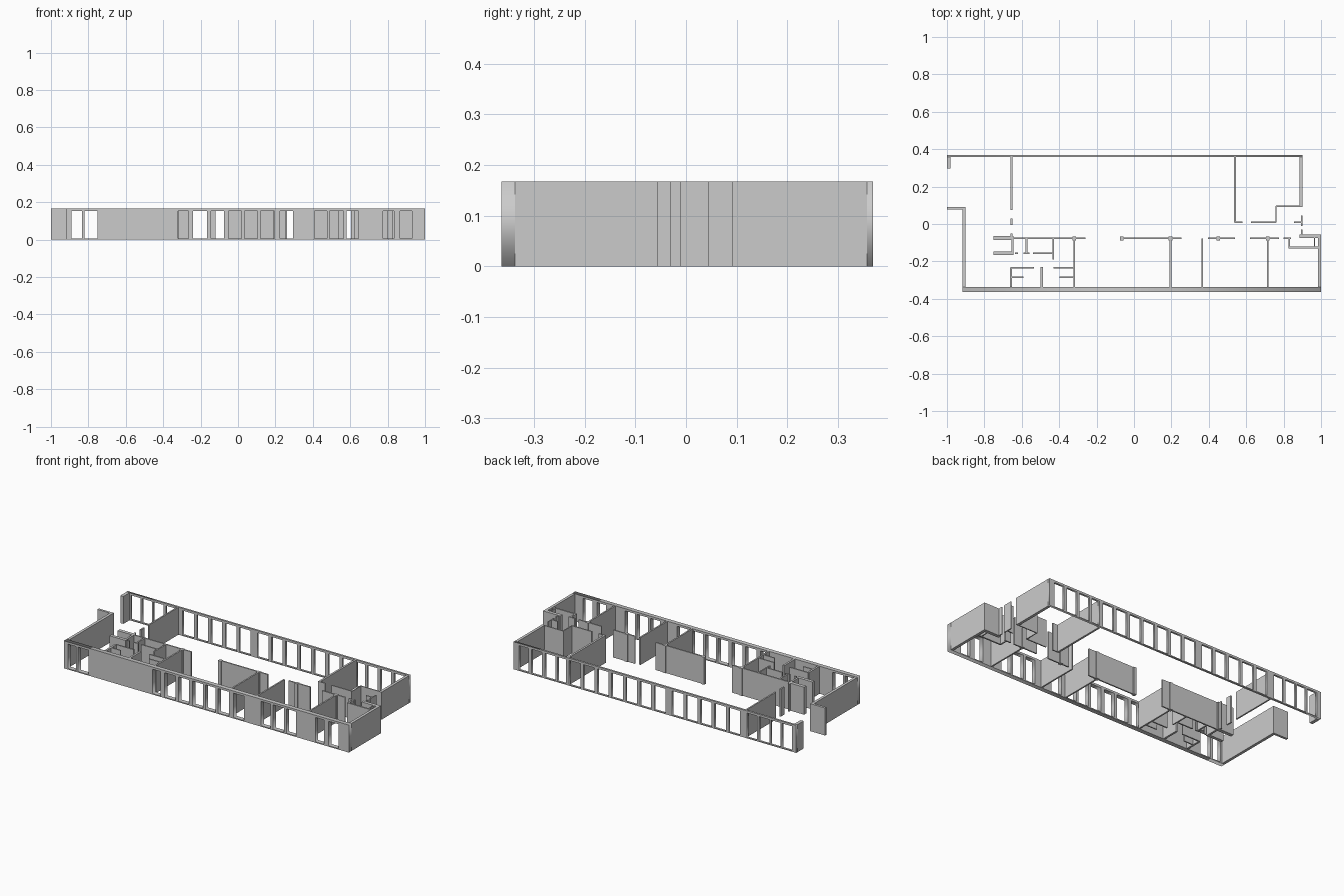
import bpy
import bmesh
import math

if "Cube" in bpy.data.objects:
    bpy.data.objects.remove(bpy.data.objects["Cube"])

H = 0.167            # wall height
SILL, HEAD = 0.006, 0.154   # window opening bottom and top


def wall(name, x0, x1, y0, y1, h=H):
    """Solid wall block standing on the floor."""
    bm = bmesh.new()
    bmesh.ops.create_cube(bm, size=1)
    for v in bm.verts:
        v.co = (x0 + (v.co.x + 0.5) * (x1 - x0),
                y0 + (v.co.y + 0.5) * (y1 - y0), (v.co.z + 0.5) * h)
    me = bpy.data.meshes.new(name)
    bm.to_mesh(me)
    bm.free()
    ob = bpy.data.objects.new(name, me)
    bpy.context.collection.objects.link(ob)
    return ob


def along_x(name, y, spans, t=0.009):
    for i, (a, b) in enumerate(spans):
        wall(f"{name}_{i + 1}", a, b, y - t / 2, y + t / 2)


def along_y(name, x, spans, t=0.009):
    for i, (a, b) in enumerate(spans):
        wall(f"{name}_{i + 1}", x - t / 2, x + t / 2, a, b)


def window_wall(name, x0, x1, y0, y1, windows):
    """Long wall whose outline is filled around window holes, then extruded."""
    cu = bpy.data.curves.new(name, 'CURVE')
    cu.dimensions = '2D'
    cu.fill_mode = 'BOTH'
    cu.extrude = (y1 - y0) / 2
    rects = [(x0, x1, 0, H)] + [(a, b, SILL, HEAD) for a, b in windows]
    for a, b, lo, hi in rects:
        sp = cu.splines.new('POLY')
        sp.points.add(3)
        for p, (x, z) in zip(sp.points, ((a, lo), (b, lo), (b, hi), (a, hi))):
            p.co = (x, z, 0, 1)
        sp.use_cyclic_u = True
    ob = bpy.data.objects.new(name, cu)
    ob.rotation_euler.x = math.pi / 2
    ob.location.y = (y0 + y1) / 2
    bpy.context.collection.objects.link(ob)
    bpy.ops.object.select_all(action='DESELECT')
    ob.select_set(True)
    bpy.context.view_layer.objects.active = ob
    bpy.ops.object.convert(target='MESH')


# Front facade
window_wall("front_wall", -0.917, 1.0, -0.364, -0.337, [
    (-0.89, -0.835), (-0.82, -0.75), (-0.32, -0.265), (-0.24, -0.165),
    (-0.145, -0.075), (-0.05, 0.02), (0.035, 0.105), (0.12, 0.195),
    (0.225, 0.295), (0.41, 0.475), (0.49, 0.565), (0.58, 0.645),
    (0.775, 0.835), (0.865, 0.93)])

# Back facade: regular bays either side of a wide pier, plus end rooms
W, P = 0.075, 0.0955
back = [(-0.24 - P * i, -0.24 - P * i + W) for i in range(5)]
back += [(-0.12 + P * i, -0.12 + P * i + W) for i in range(7)]
back += [(-0.97, -0.905), (-0.895, -0.83), (-0.82, -0.75), (-0.735, -0.67)]
back += [(0.55, 0.605), (0.62, 0.69), (0.71, 0.78), (0.80, 0.865)]
window_wall("back_wall", -1.0, 0.902, 0.357, 0.369, back)

# Solid outer walls and returns
wall("back_left_return", -1.0, -0.98, 0.298, 0.357)
wall("back_right_wall", 0.885, 0.902, 0.092, 0.357)
wall("left_wall", -0.917, -0.9, -0.337, 0.09)
wall("left_wing", -1.0, -0.9, 0.078, 0.092)
wall("right_wall", 0.983, 1.0, -0.337, -0.055)
wall("right_return", 0.885, 0.983, -0.075, -0.055)

# Back rooms
along_y("back_left_partition", -0.655, [(0.075, 0.357), (-0.005, 0.03), (-0.08, -0.05)])
along_y("back_right_partition", 0.54, [(0.008, 0.357)], 0.012)
along_x("back_right_room_front", 0.01, [(0.54, 0.58), (0.625, 0.76)], 0.007)
along_y("lobby_side", 0.76, [(0.008, 0.095)], 0.006)
along_x("lobby_back", 0.095, [(0.76, 0.89)], 0.006)
along_x("entry_jamb", 0.01, [(0.855, 0.895)], 0.007)
along_y("entry_side", 0.897, [(-0.012, 0.045), (-0.055, -0.03)], 0.006)

# Corridor wall with columns
along_x("corridor_wall", -0.076, [(-0.65, -0.26), (-0.075, 0.255), (0.395, 0.54),
                                  (0.62, 0.775), (0.80, 0.84)], 0.008)
for i, x in enumerate((-0.32, -0.065, 0.195, 0.45, 0.715)):
    wall(f"column_{i + 1}", x - 0.01, x + 0.01, -0.087, -0.067)

# Front room partitions
for i, x in enumerate((-0.32, 0.195, 0.365, 0.715)):
    along_y(f"front_partition_{i + 1}", x, [(-0.337, -0.078)], 0.009)

# Right closet
along_x("closet_front", -0.126, [(0.825, 0.983)])
along_y("closet_left", 0.83, [(-0.13, -0.076)])
along_y("closet_right", 0.965, [(-0.126, -0.075)], 0.006)

# Left service core
wall("core_upper_block", -0.75, -0.645, -0.085, -0.064)
wall("core_lower_block", -0.75, -0.645, -0.165, -0.146)
along_y("core_spine", -0.649, [(-0.165, -0.064)], 0.012)
along_x("core_front", -0.156, [(-0.635, -0.62), (-0.59, -0.56), (-0.54, -0.43)], 0.008)
along_y("core_divider", -0.575, [(-0.156, -0.076)])
along_y("core_right", -0.432, [(-0.19, -0.076)], 0.008)

# Washroom walls
along_x("washroom_back", -0.235, [(-0.66, -0.535), (-0.43, -0.32)], 0.008)
along_y("washroom_side", -0.657, [(-0.337, -0.235)], 0.012)
along_y("washroom_middle", -0.493, [(-0.337, -0.23)], 0.012)
along_x("stall_wall", -0.285, [(-0.657, -0.59), (-0.397, -0.32)], 0.007)
